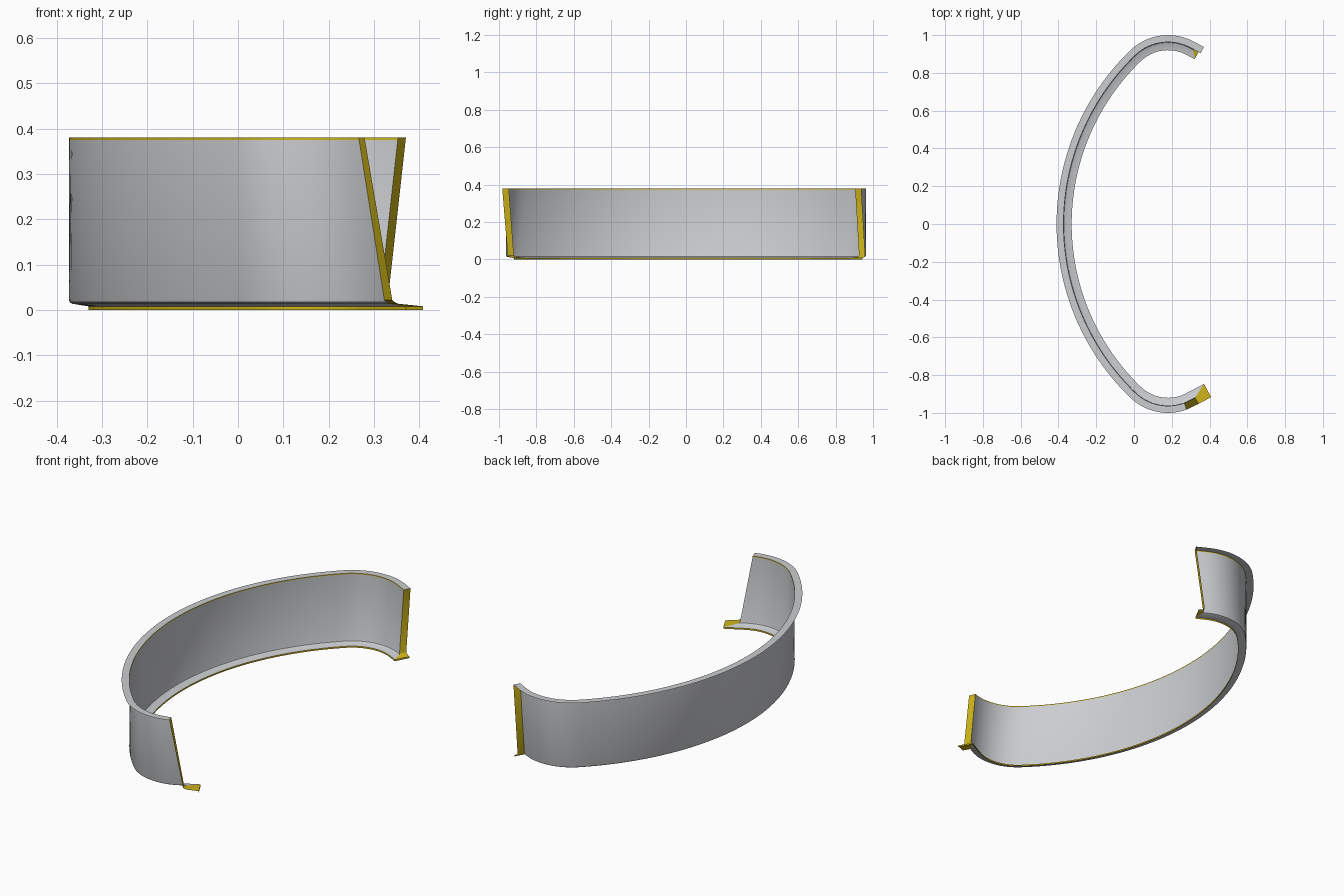
import bpy, bmesh, math

if "Cube" in bpy.data.objects:
    bpy.data.objects.remove(bpy.data.objects["Cube"])

# Plan curve: one big arc, a tight arc at each end, then a straight tip
R, CX = 1.278, 0.868
r, SX, SY = 0.288, 0.18, 0.712
A = math.atan2(SY, CX - SX)            # angle where the big arc ends
B = math.pi / 2 - A + math.radians(28)  # turn of the tight arc
S1, S2 = R * A, R * A + r * B


def plan(s, d):
    """Point at signed length s along the plan curve, moved inward by d."""
    sign, s = (-1 if s < 0 else 1), abs(s)
    a = s / R if s < S1 else A + min((s - S1) / r, B)
    rad, cx, cy = (R, CX, 0) if s < S1 else (r, SX, SY)
    x, y = cx - (rad - d) * math.cos(a), cy + (rad - d) * math.sin(a)
    if s > S2:
        x += (s - S2) * math.sin(a)
        y += (s - S2) * math.cos(a)
    return x, sign * y


# Section: inward offset, height, flare of the ends at the foot
PROFILE = [(0, .38, 0), (.037, .38, 0), (.037, .375, 0), (.037, .022, 0),
           (.039, .017, .08), (.045, .0135, .2), (.08, .008, 1), (.08, 0, 1)]
FRONT_END = (1.348, 1.416, 1.493)       # lengths at top, wall foot, flange
BACK_END = (1.450, 1.405, 1.437)


def end_at(end, z, flare):
    if flare:
        return end[1] + (end[2] - end[1]) * flare
    return end[1] + (end[0] - end[1]) * (z - .022) / .358


def material(name, colour):
    m = bpy.data.materials.new(name)
    m.diffuse_color = (*colour, 1)
    m.use_nodes = True
    m.node_tree.nodes["Principled BSDF"].inputs["Base Color"].default_value = m.diffuse_color
    return m


def make(name, quads, mat):
    bm = bmesh.new()
    for q in quads:
        bm.faces.new([bm.verts.new(p) for p in q])
    bmesh.ops.remove_doubles(bm, verts=bm.verts, dist=1e-5)
    me = bpy.data.meshes.new(name)
    bm.to_mesh(me)
    bm.free()
    me.materials.append(mat)
    ob = bpy.data.objects.new(name, me)
    bpy.context.collection.objects.link(ob)
    bpy.ops.object.select_all(action='DESELECT')
    ob.select_set(True)
    bpy.context.view_layer.objects.active = ob
    bpy.ops.object.shade_smooth_by_angle(angle=math.radians(35))


grey = material("light grey", (.60, .61, .63))
yellow = material("yellow", (.62, .46, .01))

# Sweep the section along the plan curve
N = 120
rows = []
for d, z, f in PROFILE:
    s0, s1 = -end_at(FRONT_END, z, f), end_at(BACK_END, z, f)
    rows.append([(*plan(s0 + (s1 - s0) * i / N, d), z) for i in range(N + 1)])


def band(j):
    a, b = rows[j], rows[j + 1]
    return [(a[i], b[i], b[i + 1], a[i + 1]) for i in range(N)]


# Rim, wall and foot flange in grey; thin edge lines in yellow
make("rim", band(0), grey)
make("wall_and_flange", [q for j in (3, 4, 5, 2) for q in band(j)], grey)
make("top_edge_line", band(1), yellow)
make("bottom_edge_line", band(6), yellow)

# End caps from the inner surface back to the open outer side
for name, end, sign in (("front_end_cap", FRONT_END, -1), ("back_end_cap", BACK_END, 1)):
    pairs = []
    for d, z, f in PROFILE[1:]:
        s = sign * end_at(end, z, f)
        pairs.append(((*plan(s, d), z), (*plan(s, 0), z)))
    quads = []
    for (p, o), (p2, o2) in zip(pairs, pairs[1:]):
        q = (p2, o2, o, p)
        quads.append(q if sign > 0 else q[::-1])
    make(name, quads, yellow)
